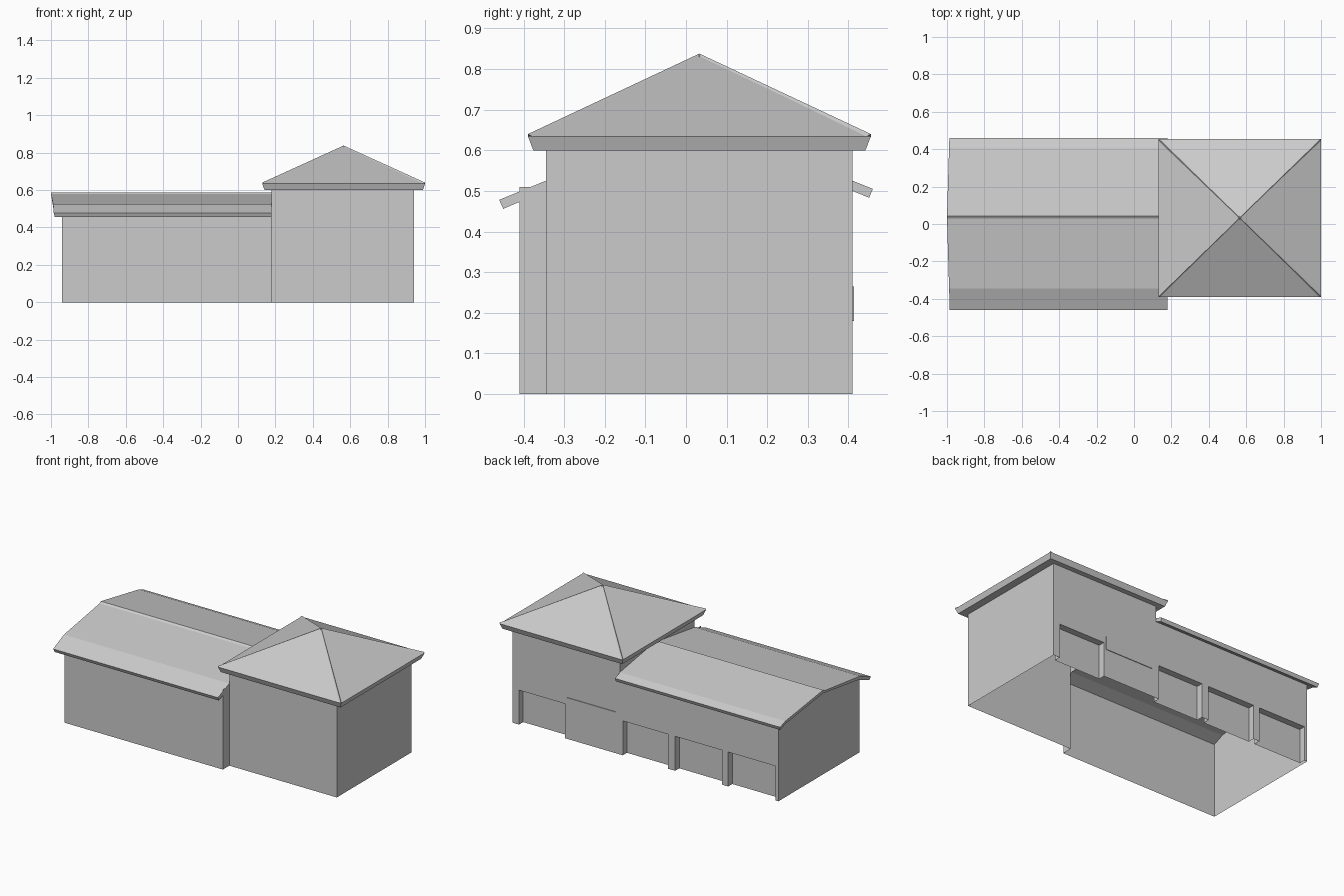
import bpy

if "Cube" in bpy.data.objects:
    bpy.data.objects.remove(bpy.data.objects["Cube"])


def make(name, verts, faces):
    me = bpy.data.meshes.new(name)
    me.from_pydata(verts, [], faces)
    me.update()
    ob = bpy.data.objects.new(name, me)
    bpy.context.collection.objects.link(ob)
    return ob


def quads(name, quad_list):
    """Object from a list of separate quads / polygons."""
    verts, faces = [], []
    for q in quad_list:
        faces.append(list(range(len(verts), len(verts) + len(q))))
        verts += q
    return make(name, verts, faces)


def box(name, lo, hi):
    v = [(x, y, z) for z in (lo[2], hi[2]) for x, y in
         ((lo[0], lo[1]), (hi[0], lo[1]), (hi[0], hi[1]), (lo[0], hi[1]))]
    f = [(3, 2, 1, 0), (4, 5, 6, 7)] + [(i, (i + 1) % 4, (i + 1) % 4 + 4, i + 4) for i in range(4)]
    return make(name, v, f)


def wall(p, q, z0, z1):
    """Vertical quad from p to q, facing right of the direction p -> q."""
    return [(*p, z0), (*q, z0), (*q, z1), (*p, z1)]


XL, XM, XR = -0.94, 0.18, 0.94       # left end, joint, right end
YF, YT, YB = -0.41, -0.345, 0.41     # wing front, tower front, shared back
H = 0.60                             # tower wall height

# Tower walls (open to the wing below the low roof)
quads("tower_walls", [
    wall((XM, YT), (XR, YT), 0, H),
    wall((XR, YT), (XR, YB), 0, H),
    wall((XM, YB), (XM, YT), 0.50, H),
    wall((XR, YB), (XM, YB), 0.22, H),
])

# Wing walls with gable end
gable = [(XL, YB, 0), (XL, YF, 0), (XL, YF, 0.477), (XL, -0.34, 0.505),
         (XL, 0.036, 0.565), (XL, YB, 0.505)]
quads("wing_walls", [
    wall((XL, YF), (XM, YF), 0, 0.477),
    wall((XM, YF), (XM, YT), 0, 0.51),
    gable,
    wall((XM, YB), (XL, YB), 0.22, 0.505),
])

# Back wall: piers between recessed garage doors
doors = [(-0.92, -0.585), (-0.542, -0.21), (-0.16, 0.16), (0.567, 0.894)]
DZ, yd = 0.22, YB - 0.042
edges = [XL] + [x for d in doors for x in d] + [XR]
quads("back_piers", [wall((b, YB), (a, YB), 0, DZ)
                     for a, b in zip(edges[::2], edges[1::2])])
for i, (a, b) in enumerate(doors):
    quads(f"garage_door_{i + 1}", [
        wall((b, yd), (a, yd), 0, DZ),
        wall((a, yd), (a, YB), 0, DZ),
        wall((b, YB), (b, yd), 0, DZ),
        [(a, yd, DZ), (b, yd, DZ), (b, YB, DZ), (a, YB, DZ)],
    ])

# Flat panel on the back wall
box("back_panel", (0.21, YB - 0.004, 0.18), (0.55, YB + 0.004, 0.265))

# Wing roof: slab cross-section run along x, left end slightly raked
top = [(-0.46, 0.478), (-0.345, 0.525), (0.03, 0.578), (0.043, 0.587),
       (0.41, 0.525), (0.46, 0.505)]
under = [(0.451, 0.483), (0.405, 0.502), (0.036, 0.562), (-0.34, 0.502), (-0.45, 0.456)]
prof = top + under
n = len(prof)
left = [(-1 + 0.03 * abs(y - 0.035) + (0.006 if i >= len(top) else 0), y, z)
        for i, (y, z) in enumerate(prof)]
right = [(XM, y, z) for y, z in prof]
make("wing_roof", left + right,
     [(i, i + n, (i + 1) % n + n, (i + 1) % n) for i in range(n)]
     + [tuple(range(n)), tuple(range(2 * n - 1, n - 1, -1))])

# Tower hip roof: soffit, sloped fascia, pyramid
cx, cy = 0.565, 0.033


def ring(hx, hy, z):
    return [(cx - hx, cy - hy, z), (cx + hx, cy - hy, z),
            (cx + hx, cy + hy, z), (cx - hx, cy + hy, z)]


apex = (cx, cy, 0.834)
v = ring(0.423, 0.409, H) + ring(0.435, 0.422, 0.634) + [apex]
make("tower_roof", v, [(3, 2, 1, 0)]
     + [(i, (i + 1) % 4, (i + 1) % 4 + 4, i + 4) for i in range(4)]
     + [(i + 4, (i + 1) % 4 + 4, 8) for i in range(4)])

# Thin caps along the four hips
for i, (sx, sy) in enumerate(((-1, -1), (1, -1), (1, 1), (-1, 1))):
    ex, ey, w = cx + sx * 0.435, cy + sy * 0.422, 0.012
    foot = [(ex - sx * w, ey, 0.633), (ex, ey, 0.640), (ex, ey - sy * w, 0.633)]
    head = [(cx - sx * w, cy, 0.828), (cx, cy, 0.838), (cx, cy - sy * w, 0.828)]
    f = [(0, 1, 4, 3), (1, 2, 5, 4), (2, 1, 0)]
    make(f"hip_cap_{i + 1}", foot + head, f if sx * sy > 0 else [q[::-1] for q in f])
